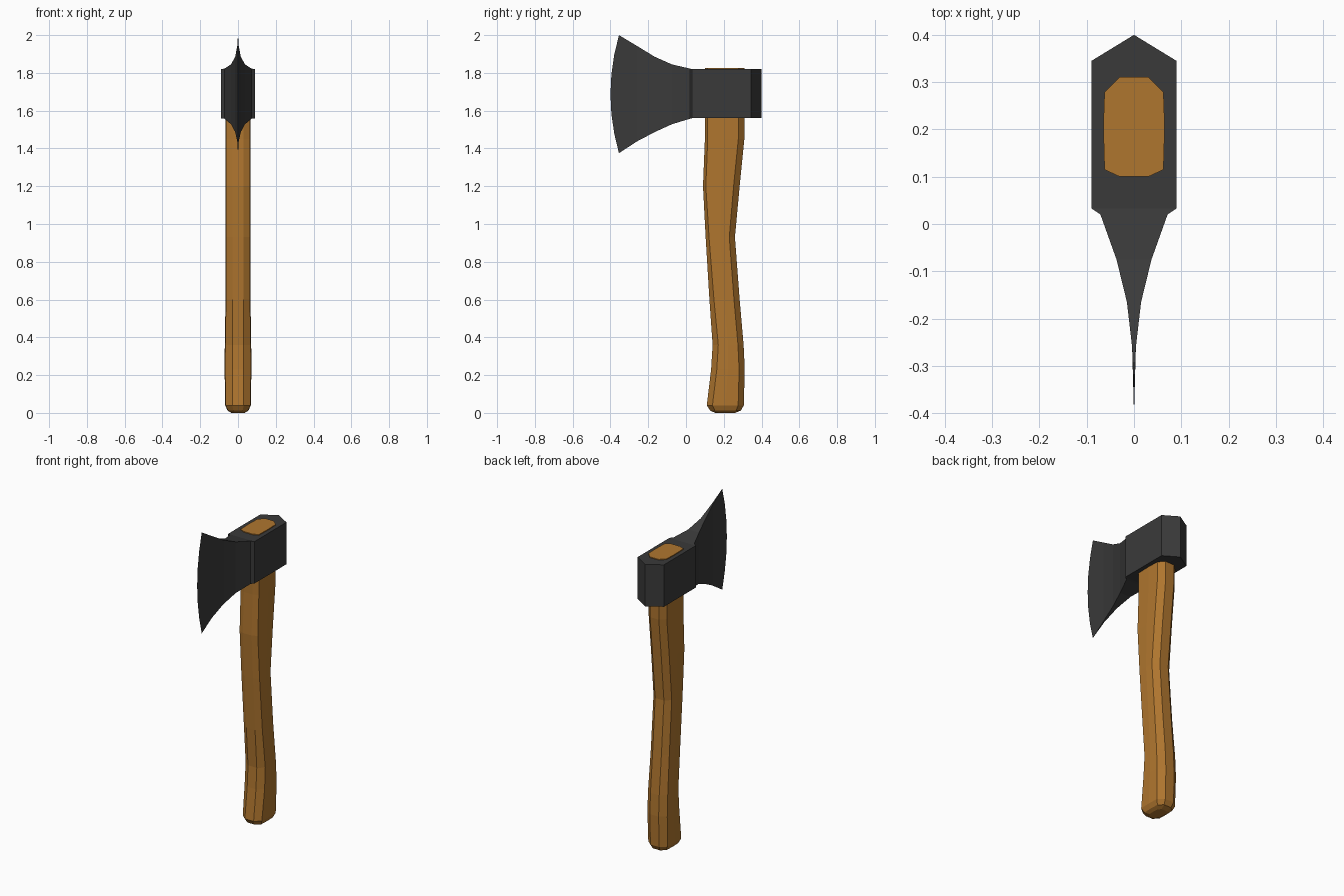
import bpy, bmesh

if "Cube" in bpy.data.objects:
    bpy.data.objects.remove(bpy.data.objects["Cube"])


def make_object(name, bm, colour):
    bmesh.ops.remove_doubles(bm, verts=bm.verts, dist=0.0005)
    bmesh.ops.recalc_face_normals(bm, faces=bm.faces)
    mesh = bpy.data.meshes.new(name)
    bm.to_mesh(mesh)
    bm.free()
    obj = bpy.data.objects.new(name, mesh)
    bpy.context.collection.objects.link(obj)
    mat = bpy.data.materials.new(name + "_material")
    mat.diffuse_color = (*colour, 1)
    mat.use_nodes = True
    mat.node_tree.nodes["Principled BSDF"].inputs["Base Color"].default_value = mat.diffuse_color
    mesh.materials.append(mat)
    return obj


def loft(rings, caps=True):
    """Join closed rings of equal length into a skin."""
    bm = bmesh.new()
    loops = [[bm.verts.new(p) for p in ring] for ring in rings]
    for a, b in zip(loops, loops[1:]):
        for i in range(len(a)):
            j = (i + 1) % len(a)
            bm.faces.new((a[i], a[j], b[j], b[i]))
    if caps:
        bm.faces.new(loops[0])
        bm.faces.new(loops[-1])
    return bm


# Handle: chamfered section swept up a curved side profile
# z, front y, back y, half width, front chamfer, back chamfer, front half width
sections = [
    (0.00, 0.155, 0.260, 0.035, 0.02, 0.02, 0.018),
    (0.012, 0.128, 0.290, 0.055, 0.025, 0.025, 0.025),
    (0.04, 0.110, 0.306, 0.068, 0.03, 0.03, 0.03),
    (0.23, 0.133, 0.311, 0.071, 0.03, 0.03, 0.03),
    (0.36, 0.141, 0.305, 0.070, 0.03, 0.03, 0.03),
    (0.60, 0.124, 0.284, 0.066, 0.024, 0.03, 0.03),
    (0.93, 0.104, 0.259, 0.065, 0.018, 0.03, 0.03),
    (1.20, 0.090, 0.284, 0.065, 0.015, 0.032, 0.03),
    (1.45, 0.100, 0.309, 0.065, 0.015, 0.032, 0.03),
    (1.825, 0.100, 0.311, 0.065, 0.015, 0.032, 0.03),
]
rings = []
for z, f, b, w, cf, cb, fw in sections:
    half = [(fw, f), (w * 0.96, f + cf), (w, (f + b) / 2), (w * 0.96, b - cb), (fw, b)]
    ring = half + [(-x, y) for x, y in reversed(half)]
    rings.append([(x, y, z) for x, y in ring])
make_object("handle", loft(rings), (0.43, 0.18, 0.028))

# Axe head: stations from the ridged poll to the curved cutting edge
# y, half thickness, bottom z, top z, bow of the edge
stations = [
    (0.400, 0.0, 1.56, 1.82, 0),
    (0.345, 0.09, 1.56, 1.82, 0),
    (0.033, 0.09, 1.56, 1.82, 0),
    (0.020, 0.071, 1.557, 1.823, 0),
    (-0.075, 0.037, 1.528, 1.845, 0),
    (-0.165, 0.015, 1.487, 1.885, 0),
    (-0.260, 0.004, 1.437, 1.943, 0),
    (-0.355, 0.0, 1.375, 2.0, 0.045),
]
ROWS = 6
rings = []
for y, x, z0, z1, bow in stations:
    side = []
    for i in range(ROWS + 1):
        t = i / ROWS
        side.append((x, y - bow * (1 - (2 * t - 1) ** 2), z0 + (z1 - z0) * t))
    rings.append(side + [(-px, py, pz) for px, py, pz in reversed(side)])
make_object("axe_head", loft(rings, caps=False), (0.042, 0.042, 0.042))
